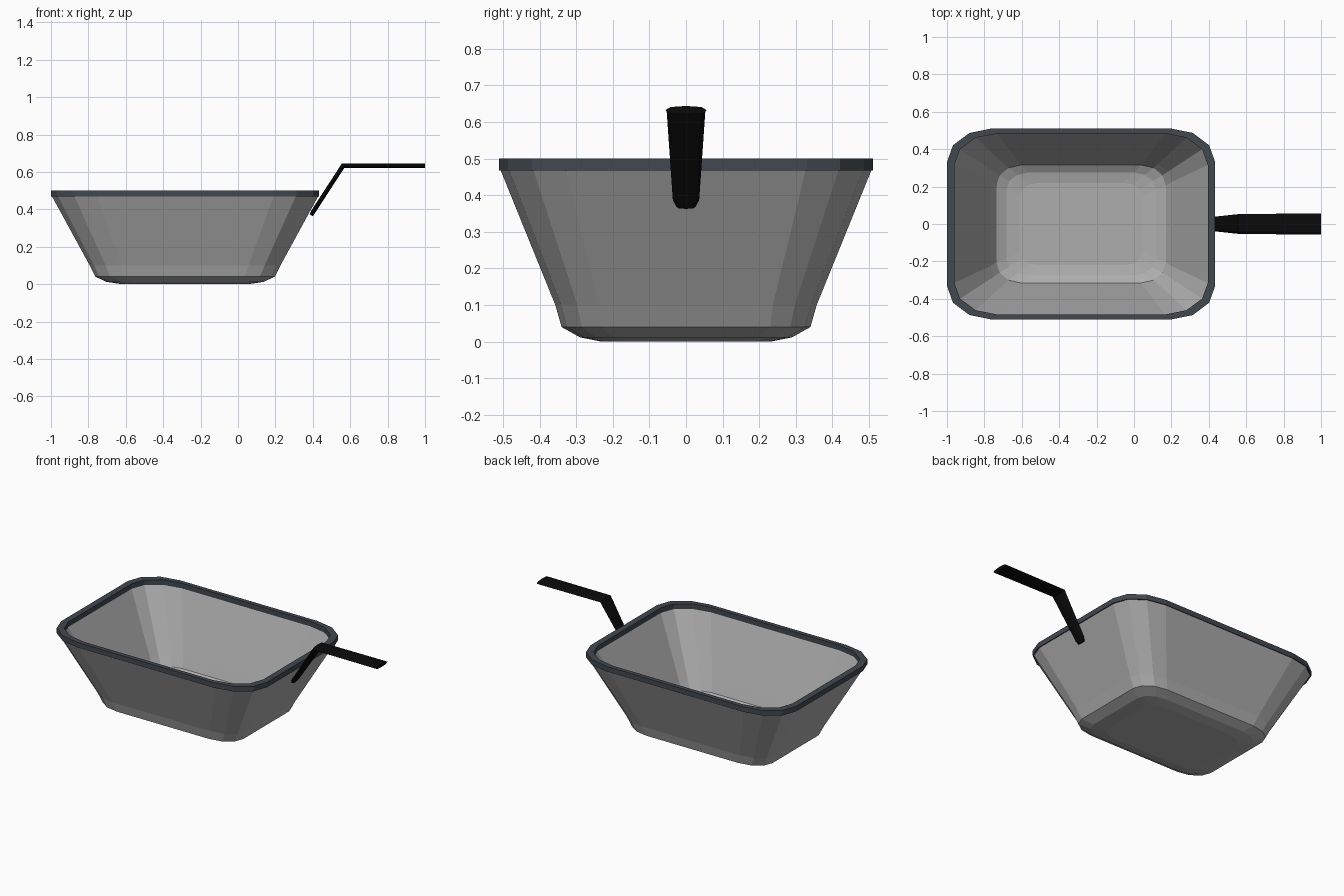
import bpy, bmesh, math

if "Cube" in bpy.data.objects:
    bpy.data.objects.remove(bpy.data.objects["Cube"])

CX = -0.283  # centre of the basin


def mat(name, r, g, b):
    m = bpy.data.materials.new(name)
    m.diffuse_color = (r, g, b, 1)
    m.use_nodes = True
    m.node_tree.nodes["Principled BSDF"].inputs["Base Color"].default_value = m.diffuse_color
    return m


GREY = mat("grey_metal", 0.42, 0.42, 0.42)
SLATE = mat("slate_rim", 0.052, 0.065, 0.078)
BLACK = mat("black_grip", 0.003, 0.003, 0.003)


def ring(hx, hy, cx, cy, z):
    """Rectangle outline with three-sided elliptical corners of size cx, cy."""
    pts = []
    for q in range(4):
        sx = 1 if q in (0, 3) else -1
        sy = 1 if q in (0, 1) else -1
        for i in range(4):
            a = math.radians(q * 90 + i * 30)
            pts.append((CX + sx * (hx - cx) + cx * math.cos(a),
                        sy * (hy - cy) + cy * math.sin(a), z))
    return pts


def loft(name, loops, material, cap=True, closed=False):
    """Skin a list of equal-length point loops."""
    bm = bmesh.new()
    vs = [[bm.verts.new(p) for p in lp] for lp in loops]
    n = len(vs[0])
    pairs = list(zip(vs, vs[1:])) + ([(vs[-1], vs[0])] if closed else [])
    for a, b in pairs:
        for i in range(n):
            j = (i + 1) % n
            bm.faces.new((a[i], a[j], b[j], b[i]))
    if cap:
        bm.faces.new(vs[0])
        bm.faces.new(vs[-1])
    bmesh.ops.recalc_face_normals(bm, faces=bm.faces)
    me = bpy.data.meshes.new(name)
    bm.to_mesh(me)
    bm.free()
    me.materials.append(material)
    ob = bpy.data.objects.new(name, me)
    bpy.context.collection.objects.link(ob)
    return ob


# Basin: up the outside from the base, over the lip, down the inside to the floor
loft("basin", [
    ring(0.34, 0.23, 0.11, 0.07, 0.0),
    ring(0.42, 0.29, 0.14, 0.09, 0.012),
    ring(0.48, 0.34, 0.16, 0.11, 0.04),
    ring(0.51, 0.357, 0.17, 0.12, 0.1),
    ring(0.713, 0.508, 0.24, 0.18, 0.472),
    ring(0.683, 0.488, 0.23, 0.17, 0.472),
    ring(0.485, 0.335, 0.15, 0.11, 0.11),
    ring(0.453, 0.315, 0.13, 0.11, 0.06),
    ring(0.40, 0.275, 0.12, 0.09, 0.035),
    ring(0.33, 0.22, 0.10, 0.07, 0.024),
], GREY)

# Rim band
loft("rim", [
    ring(0.717, 0.511, 0.24, 0.18, 0.468),
    ring(0.717, 0.511, 0.24, 0.18, 0.5),
    ring(0.678, 0.484, 0.23, 0.17, 0.5),
    ring(0.678, 0.484, 0.23, 0.17, 0.468),
], SLATE, cap=False, closed=True)

# Handle: lens cross-section swept along a bent path (x, z, half width, tilt)
LENS = [(-1, 0), (-0.75, 0.009), (0, 0.012), (0.75, 0.009),
        (1, 0), (0.75, -0.009), (0, -0.012), (-0.75, -0.009)]
loops = []
for x, z, w, deg, s in [(0.391, 0.368, 0.026, 57, 0.8), (0.402, 0.387, 0.036, 57, 1),
                        (0.561, 0.632, 0.053, 28.5, 1.14), (1.0, 0.632, 0.057, 0, 1)]:
    t = math.radians(deg)
    loops.append([(x - s * h * math.sin(t), w * u, z + s * h * math.cos(t))
                  for u, h in LENS])
loft("handle", loops, BLACK)
